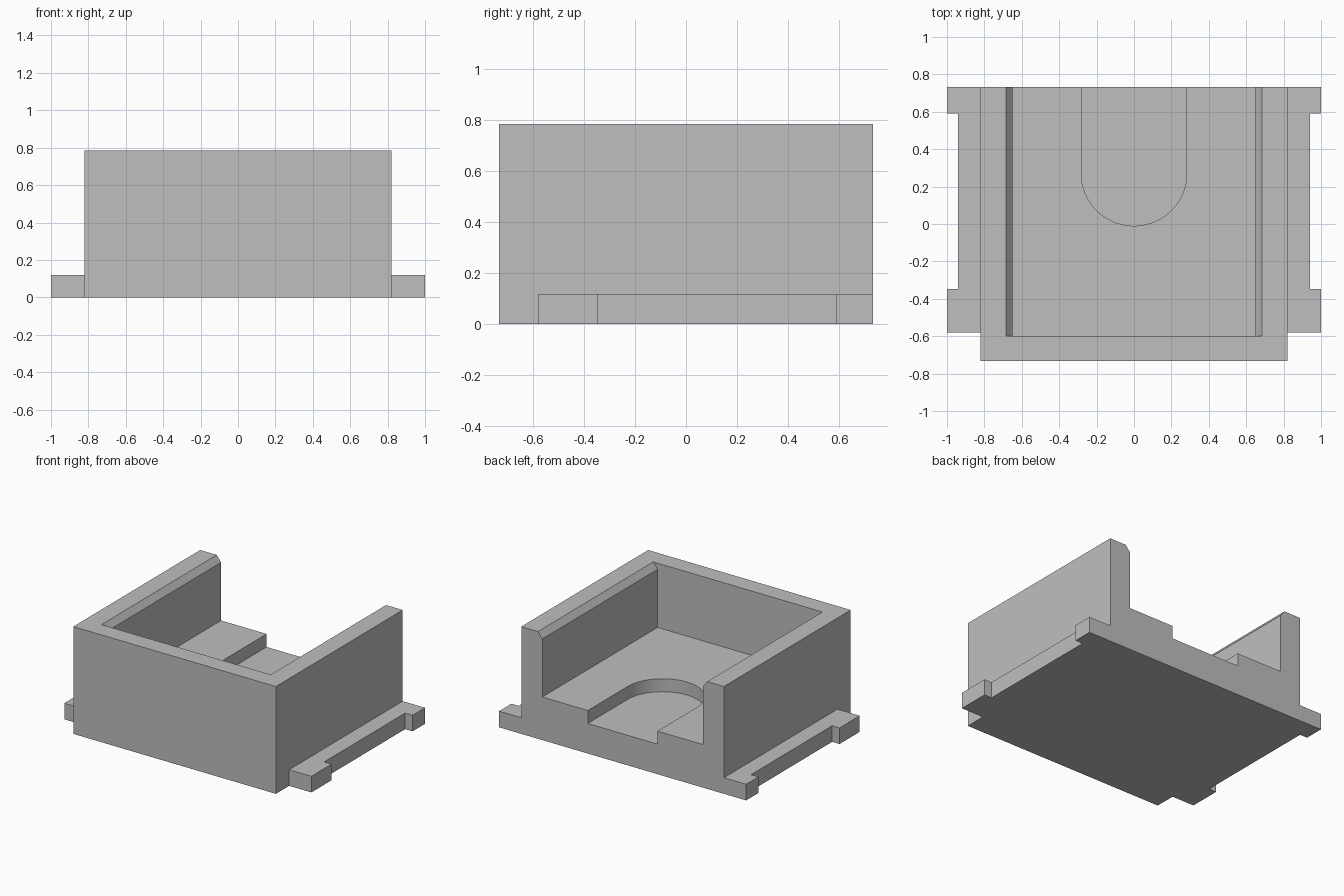
import bpy, bmesh, math
from mathutils import Vector

if "Cube" in bpy.data.objects:
    bpy.data.objects.remove(bpy.data.objects["Cube"])

W, D, H = 0.82, 0.733, 0.785      # body half width, half depth, height
FLOOR, SLOT_Z = 0.315, 0.22       # pocket floor, slot floor
FRONT_IN = -0.6                   # inner face of front wall
OVER = 0.2                        # cutter overshoot

grey = bpy.data.materials.new("grey plastic")
grey.diffuse_color = (0.52, 0.52, 0.52, 1)
grey.use_nodes = True
grey.node_tree.nodes["Principled BSDF"].inputs["Base Color"].default_value = grey.diffuse_color


def prism(name, half, to3d, direction):
    """Mirror a half outline across x = 0 and extrude it along direction."""
    outline = half + [(-x, v) for x, v in reversed(half) if x > 1e-6]
    bm = bmesh.new()
    face = bm.faces.new([bm.verts.new(to3d(x, v)) for x, v in outline])
    new = bmesh.ops.extrude_face_region(bm, geom=[face])["geom"]
    bmesh.ops.translate(bm, vec=Vector(direction),
                        verts=[g for g in new if isinstance(g, bmesh.types.BMVert)])
    bmesh.ops.recalc_face_normals(bm, faces=bm.faces)
    mesh = bpy.data.meshes.new(name)
    bm.to_mesh(mesh)
    bm.free()
    mesh.materials.append(grey)
    obj = bpy.data.objects.new(name, mesh)
    bpy.context.collection.objects.link(obj)
    return obj


def combine(target, tool, operation):
    """Apply a boolean and discard the tool."""
    mod = target.modifiers.new(operation.lower(), 'BOOLEAN')
    mod.operation, mod.object, mod.solver = operation, tool, 'EXACT'
    bpy.context.view_layer.objects.active = target
    bpy.ops.object.modifier_apply(modifier=mod.name)
    bpy.data.objects.remove(tool)


# Main block
housing = prism("housing", [(W, -D), (W, D)], lambda x, y: (x, y, 0), (0, 0, H))

# Mounting flange with wider end tabs
flange = prism("flange",
               [(0.7, -0.58), (1, -0.58), (1, -0.347), (0.94, -0.347),
                (0.94, 0.59), (1, 0.59), (1, D)],
               lambda x, y: (x, y, 0), (0, 0, 0.118))
combine(housing, flange, 'UNION')

# Pocket open at the back and top, with bevelled side lips
pocket = prism("pocket_cutter",
               [(0.65, FLOOR), (0.65, H - 0.045), (0.685, H), (0.685, H + OVER)],
               lambda x, z: (x, FRONT_IN, z), (0, D - FRONT_IN + OVER, 0))
combine(housing, pocket, 'DIFFERENCE')

# Round-ended slot in the floor
R, CY, N = 0.282, 0.272, 24
arc = [(R * math.sin(i * math.pi / 2 / N), CY - R * math.cos(i * math.pi / 2 / N))
       for i in range(N + 1)]
slot = prism("slot_cutter", arc + [(R, D + OVER)],
             lambda x, y: (x, y, SLOT_Z), (0, 0, 0.3))
combine(housing, slot, 'DIFFERENCE')

# Smooth only the slot's curve
bpy.ops.object.select_all(action='DESELECT')
housing.select_set(True)
bpy.context.view_layer.objects.active = housing
bpy.ops.object.shade_smooth_by_angle(angle=math.radians(25))
